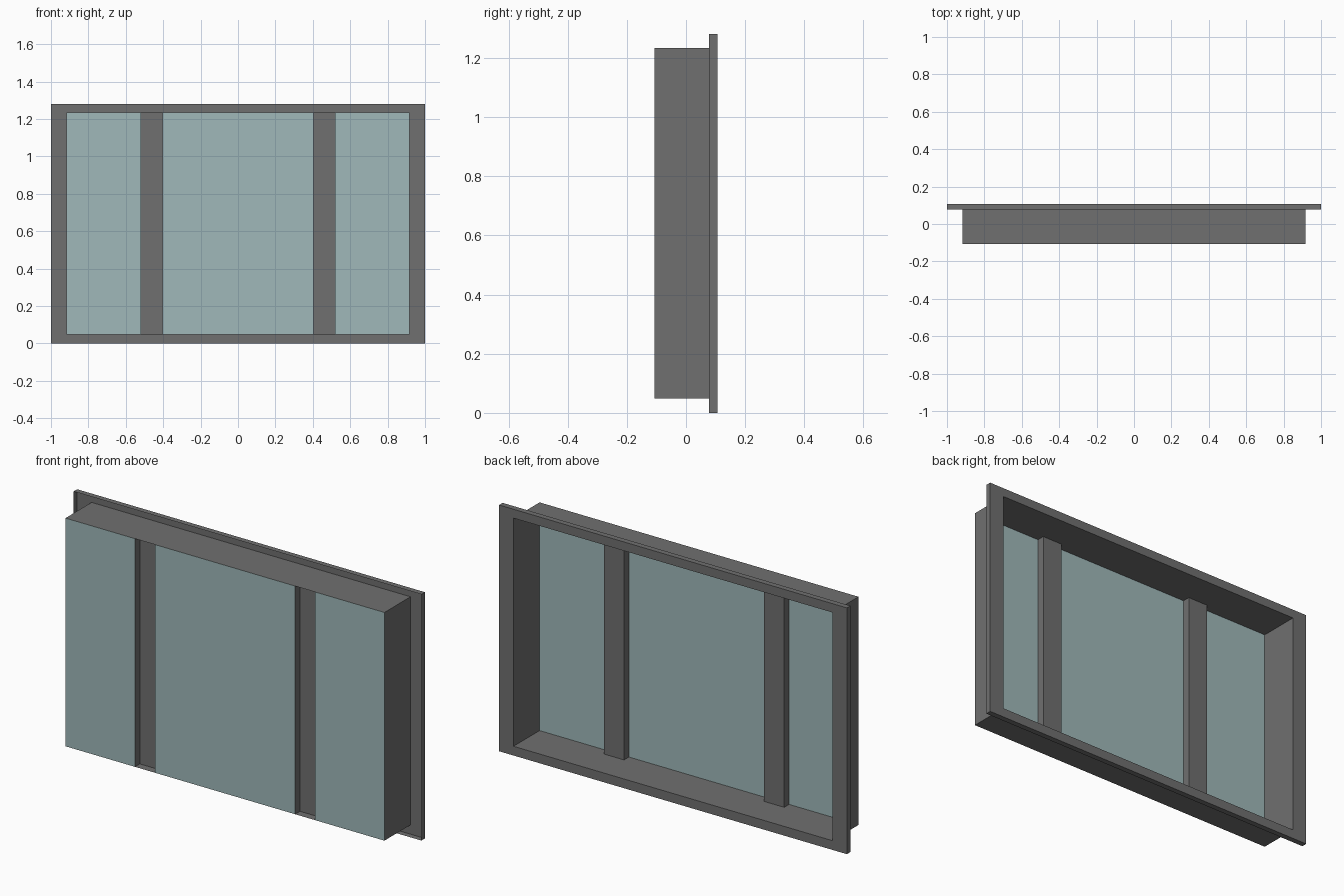
import bpy
import bmesh

cube = bpy.data.objects.get("Cube")
if cube:
    bpy.data.objects.remove(cube, do_unlink=True)

# Main dimensions
FRONT, LIP, BACK = -0.107, 0.078, 0.107
OUT_W, TOP = 1.0, 1.28
IN_W, IN_LOW, IN_TOP = 0.917, 0.048, 1.234
POST_IN, POST_OUT, POST_DEPTH = 0.403, 0.518, 0.04


def make_material(name, color):
    mat = bpy.data.materials.new(name)
    mat.use_nodes = True
    mat.diffuse_color = color
    mat.node_tree.nodes["Principled BSDF"].inputs["Base Color"].default_value = color
    return mat


grey = make_material("grey_metal", (0.16, 0.16, 0.16, 1))
teal = make_material("pale_teal_glass", (0.35, 0.485, 0.49, 1))


def finish(name, bm, mat):
    mesh = bpy.data.meshes.new(name)
    bm.to_mesh(mesh)
    bm.free()
    mesh.materials.append(mat)
    obj = bpy.data.objects.new(name, mesh)
    bpy.context.collection.objects.link(obj)
    return obj


def rectangle(bm, x0, x1, z0, z1, y):
    corners = ((x0, z0), (x1, z0), (x1, z1), (x0, z1))
    return [bm.verts.new((x, y, z)) for x, z in corners]


def rectangular_shell(name, sections, mat):
    """Join successive rectangles (half width, low, high, y) into a thin shell."""
    bm = bmesh.new()
    loops = [rectangle(bm, -w, w, low, high, y) for w, low, high, y in sections]
    for a, b in zip(loops, loops[1:]):
        for i in range(4):
            j = (i + 1) % 4
            bm.faces.new((a[j], a[i], b[i], b[j]))
    return finish(name, bm, mat)


def channel(name, x0, x1, mat):
    """Upright U-shaped post, open towards the front."""
    bm = bmesh.new()
    depth = FRONT + POST_DEPTH
    profile = ((x0, FRONT), (x0, depth), (x1, depth), (x1, FRONT))
    low, high = [[bm.verts.new((x, y, z)) for x, y in profile]
                 for z in (IN_LOW, IN_TOP)]
    for i in range(3):
        bm.faces.new((low[i + 1], low[i], high[i], high[i + 1]))
    return finish(name, bm, mat)


def pane(name, x0, x1):
    bm = bmesh.new()
    bm.faces.new(rectangle(bm, x0, x1, IN_LOW, IN_TOP, FRONT))
    return finish(name, bm, teal)


# Back flange: folded rim, open at the front
rectangular_shell("back_flange", [
    (OUT_W, 0, TOP, LIP),
    (OUT_W, 0, TOP, BACK),
    (IN_W, IN_LOW, IN_TOP, BACK)], grey)

# Deep casing walls from the glass to the flange
rectangular_shell("casing", [
    (IN_W, IN_LOW, IN_TOP, FRONT),
    (IN_W, IN_LOW, IN_TOP, BACK)], grey)

# Recessed posts and side panes
for side, s in (("left", 1), ("right", -1)):
    channel(side + "_post", *sorted((s * POST_IN, s * POST_OUT)), grey)
    pane(side + "_pane", *sorted((s * POST_OUT, s * IN_W)))

# Centre pane
pane("centre_pane", -POST_IN, POST_IN)
